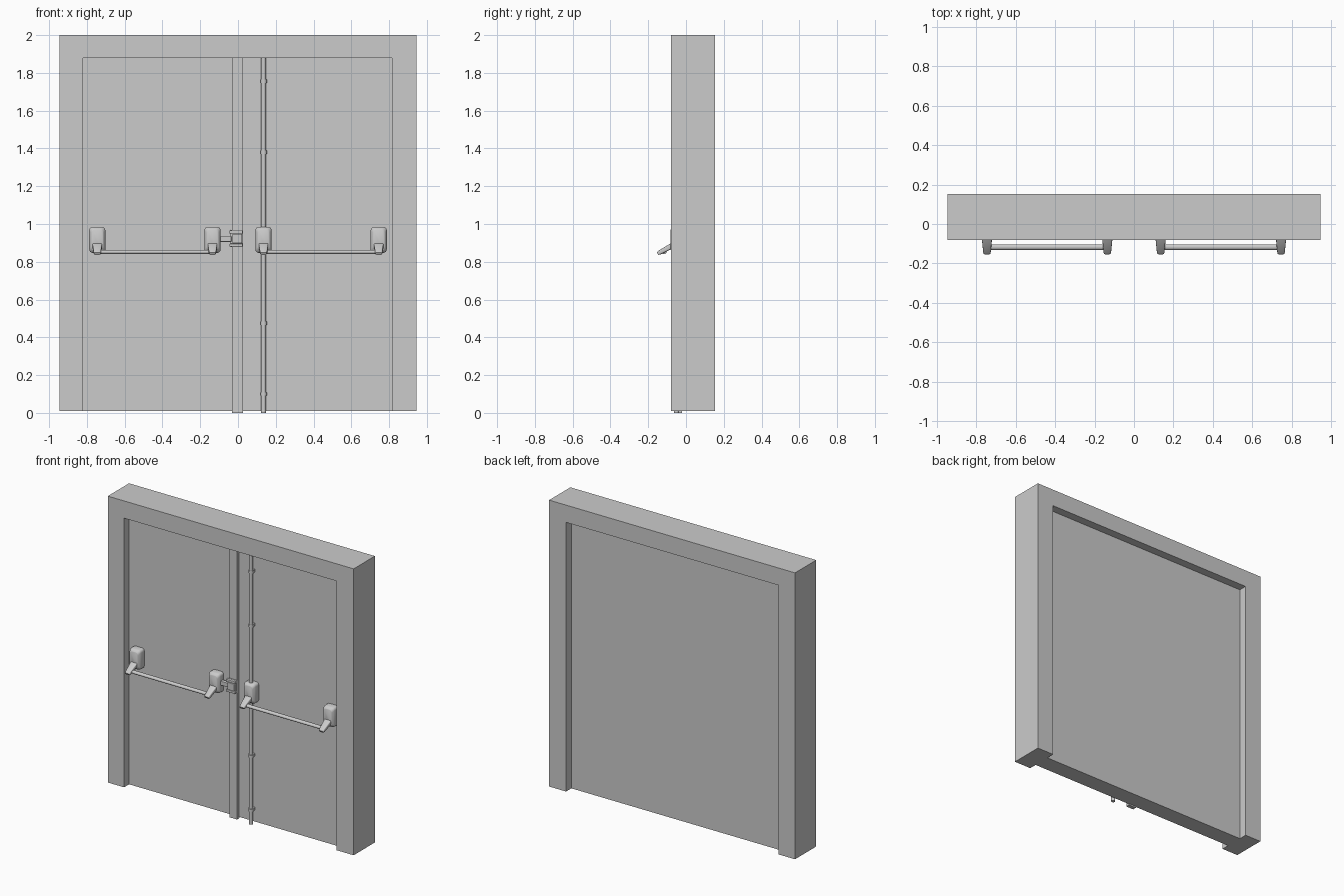
import bpy, bmesh, math
from mathutils import Vector

if "Cube" in bpy.data.objects:
    bpy.data.objects.remove(bpy.data.objects["Cube"])


def finish(name, bm, smooth=False):
    bmesh.ops.recalc_face_normals(bm, faces=bm.faces)
    me = bpy.data.meshes.new(name)
    bm.to_mesh(me)
    bm.free()
    ob = bpy.data.objects.new(name, me)
    bpy.context.collection.objects.link(ob)
    if smooth:
        bpy.context.view_layer.objects.active = ob
        ob.select_set(True)
        bpy.ops.object.shade_smooth_by_angle(angle=math.radians(35))
        ob.select_set(False)
    return ob


def loft(name, rings, smooth=False):
    bm = bmesh.new()
    vs = [[bm.verts.new(p) for p in r] for r in rings]
    n = len(vs[0])
    for a, b in zip(vs, vs[1:]):
        for i in range(n):
            j = (i + 1) % n
            bm.faces.new((a[i], a[j], b[j], b[i]))
    bm.faces.new(vs[0])
    bm.faces.new(vs[-1])
    return finish(name, bm, smooth)


def box(name, x0, x1, y0, y1, z0, z1, bevel=0):
    ob = loft(name, [[(x0, y, z0), (x1, y, z0), (x1, y, z1), (x0, y, z1)] for y in (y0, y1)])
    if bevel:
        m = ob.modifiers.new("soft_edges", "BEVEL")
        m.width, m.segments = bevel, 2
    return ob


def rounded(w, h, r, steps=4):
    # outline of a rounded rectangle, centred on the origin
    pts = []
    for k, (sx, sz) in enumerate(((1, 1), (-1, 1), (-1, -1), (1, -1))):
        for i in range(steps + 1):
            a = math.pi / 2 * (k + i / steps)
            pts.append((sx * (w / 2 - r) + r * math.cos(a), sz * (h / 2 - r) + r * math.sin(a)))
    return pts


def rod(name, p0, p1, r, flat=1.0, n=20):
    p0, p1 = Vector(p0), Vector(p1)
    d = (p1 - p0).normalized()
    u = d.cross(Vector((0, 1, 0))).normalized()
    v = d.cross(u)
    circle = [math.tau * i / n for i in range(n)]
    return loft(name, [[p + u * r * flat * math.cos(a) + v * r * math.sin(a) for a in circle]
                       for p in (p0, p1)], True)


FACE = -0.025   # front plane of the door leaves

# Frame: upside-down U extruded in depth
U = [(-.945, .01), (-.82, .01), (-.82, 1.88), (.815, 1.88), (.815, .01), (.945, .01), (.945, 2), (-.945, 2)]
loft("door_frame", [[(x, y, z) for x, z in U] for y in (-.08, .153)])

# Door leaves and overlap strip
box("door_leaves", -.82, .815, FACE, .095, .01, 1.88)
box("centre_strip", -.032, .026, -.047, FACE + .005, 0, 1.88)

# Vertical bolt rod with guide clips
rod("bolt_rod", (.135, -.05, 0), (.135, -.05, 1.88), .013)
for z in (.1, .475, 1.38, 1.755):
    rod("rod_clip", (.136, -.05, z - .009), (.136, -.05, z + .009), .017)
    box("rod_clip_base", .123, .149, -.05, FACE, z - .009, z + .009)

# Panic bars: housings, sloping arms and cross bars
for side in (-1, 1):
    for cx in (.135 * side, .745 * side):
        loft("housing", [[(cx + x, y, .916 + z) for x, z in rounded(w, h, r)]
                         for y, w, h, r in ((FACE, .085, .138, .018), (-.062, .085, .138, .018),
                                            (-.067, .08, .133, .018), (-.079, .066, .115, .02),
                                            (-.081, .06, .108, .018))], True)
        arm = []
        for y, z, w, t in ((-.055, .897, .05, .03), (-.08, .882, .05, .028),
                           (-.142, .848, .038, .022), (-.15, .843, .034, .014)):
            # sections are tilted across the slope of the arm
            arm.append([(cx + a, y - .48 * b, z + .88 * b) for a, b in rounded(w, t, .006, 3)])
        loft("bar_arm", arm, True)
    rod("push_bar", (.135 * side, -.117, .852), (.745 * side, -.117, .852), .014, .8)

# Latch between left housing and right leaf
box("latch_bolt", -.098, -.035, -.06, -.034, .906, .935, .003)
box("latch_bolt_foot", -.098, -.06, -.04, FACE, .912, .929)
box("keeper_plate", -.04, .025, -.054, -.045, .878, .968, .003)
box("keeper_body", -.03, .022, -.074, -.05, .898, .948, .004)
for z in (.883, .953):
    box("keeper_jaw", -.045, .025, -.071, -.047, z - .003, z + .013, .003)
